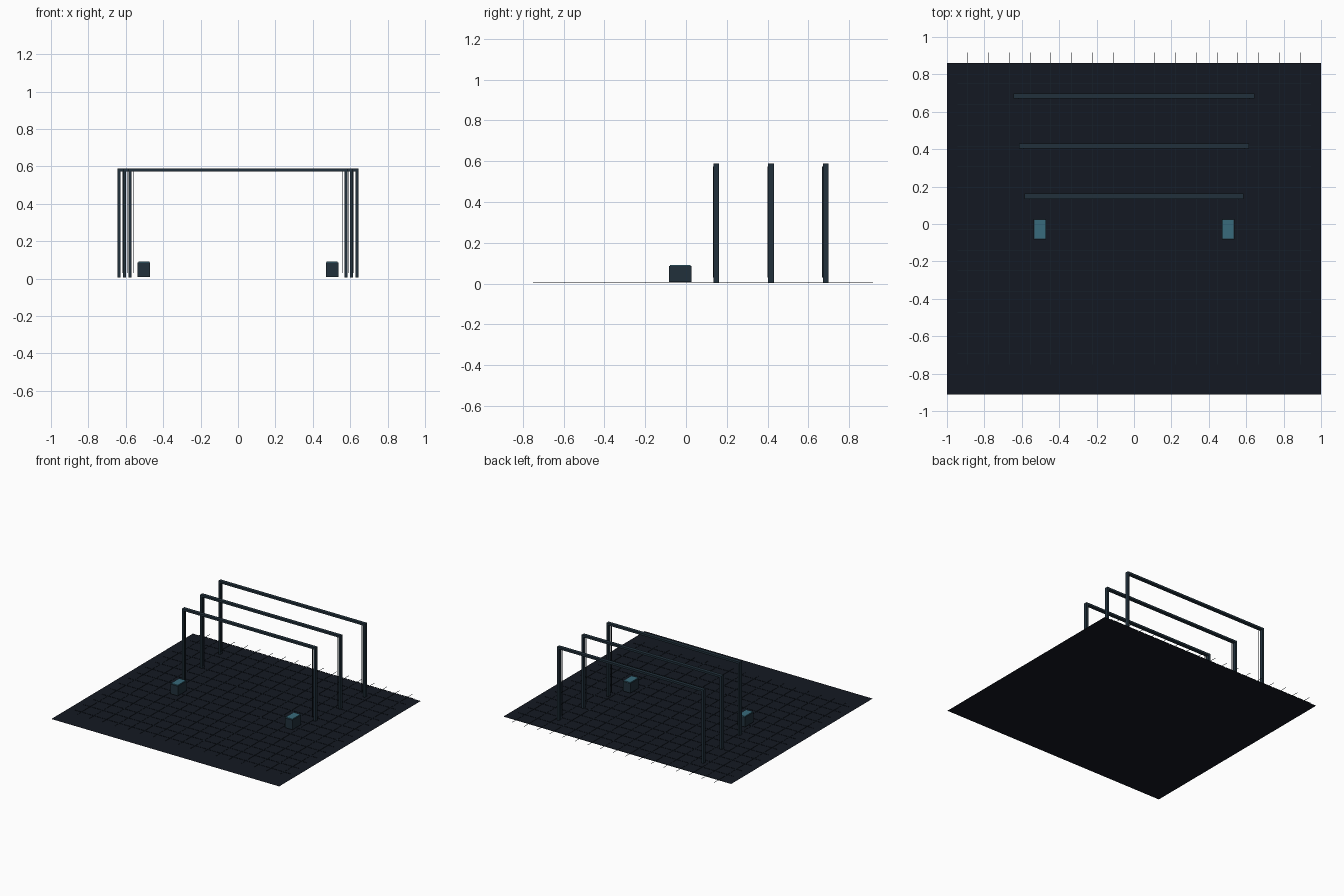
import bpy, bmesh
from mathutils import Matrix, Vector

if "Cube" in bpy.data.objects:
    bpy.data.objects.remove(bpy.data.objects["Cube"])


def material(name, rgb):
    m = bpy.data.materials.new(name)
    m.diffuse_color = (*rgb, 1)
    m.use_nodes = True
    m.node_tree.nodes["Principled BSDF"].inputs["Base Color"].default_value = m.diffuse_color
    return m


FLOOR = material("floor_dark", (0.007, 0.0095, 0.016))
LINE = material("line_dark", (0.009, 0.018, 0.027))
FRAME = material("frame_slate", (0.015, 0.03, 0.044))
TEAL = material("teal_panel", (0.04, 0.145, 0.2))


def add_box(bm, lo, hi):
    lo, hi = Vector(lo), Vector(hi)
    mat = Matrix.Translation((lo + hi) / 2) @ Matrix.Diagonal((*(hi - lo), 1))
    bmesh.ops.create_cube(bm, size=1, matrix=mat)


def boxes(name, spans, mat):
    bm = bmesh.new()
    for lo, hi in spans:
        add_box(bm, lo, hi)
    me = bpy.data.meshes.new(name)
    bm.to_mesh(me)
    bm.free()
    me.materials.append(mat)
    ob = bpy.data.objects.new(name, me)
    bpy.context.collection.objects.link(ob)
    return ob


# Flat floor sheet
bm = bmesh.new()
bmesh.ops.create_grid(bm, x_segments=1, y_segments=1, size=1,
                      matrix=Matrix.Translation((0, -0.025, 0)) @ Matrix.Diagonal((1, 0.887, 1, 1)))
me = bpy.data.meshes.new("floor")
bm.to_mesh(me)
bm.free()
me.materials.append(FLOOR)
bpy.context.collection.objects.link(bpy.data.objects.new("floor", me))

# Fine floor grid lines, overhanging the back edge
STEP, W, CY = 1 / 9, 0.0012, 0.083
Z0, Z1 = 0.002, 0.004
boxes("grid_lines_lengthwise",
      [((k * STEP - W, CY - 0.833, Z0), (k * STEP + W, CY + 0.833, Z1))
       for k in range(-8, 9)], LINE)
boxes("grid_lines_crosswise",
      [((-0.945, CY + k * STEP - W, Z0), (0.945, CY + k * STEP + W, Z1))
       for k in range(-7, 8)], LINE)

# Three arches, each wider than the one in front, with thin inner strips
for i in range(3):
    y = 0.149 + 0.268 * i
    half = 0.577 + 0.029 * i          # post centre
    y0, y1, t = y - 0.014, y + 0.014, 0.008
    spans = [((-half - t, y0, 0.572), (half + t, y1, 0.588))]
    strips = []
    for s in (-1, 1):
        spans.append(((s * half - t, y0, 0.005), (s * half + t, y1, 0.572)))
        x = s * (half - 0.0165)
        strips.append(((x - 0.002, y0 - 0.003, 0.03), (x + 0.002, y0 + 0.001, 0.575)))
    boxes(f"arch_{i + 1}", spans, FRAME)
    boxes(f"arch_strip_{i + 1}", strips, LINE)

# Pair of low pedestals with teal top panels
for side, s in (("left", -1), ("right", 1)):
    x = s * 0.503
    boxes(f"pedestal_{side}", [((x - 0.033, -0.083, 0.008), (x + 0.033, 0.026, 0.085))], FRAME)
    boxes(f"pedestal_top_{side}", [((x - 0.0295, -0.078, 0.085), (x + 0.0295, 0.022, 0.091))], TEAL)
